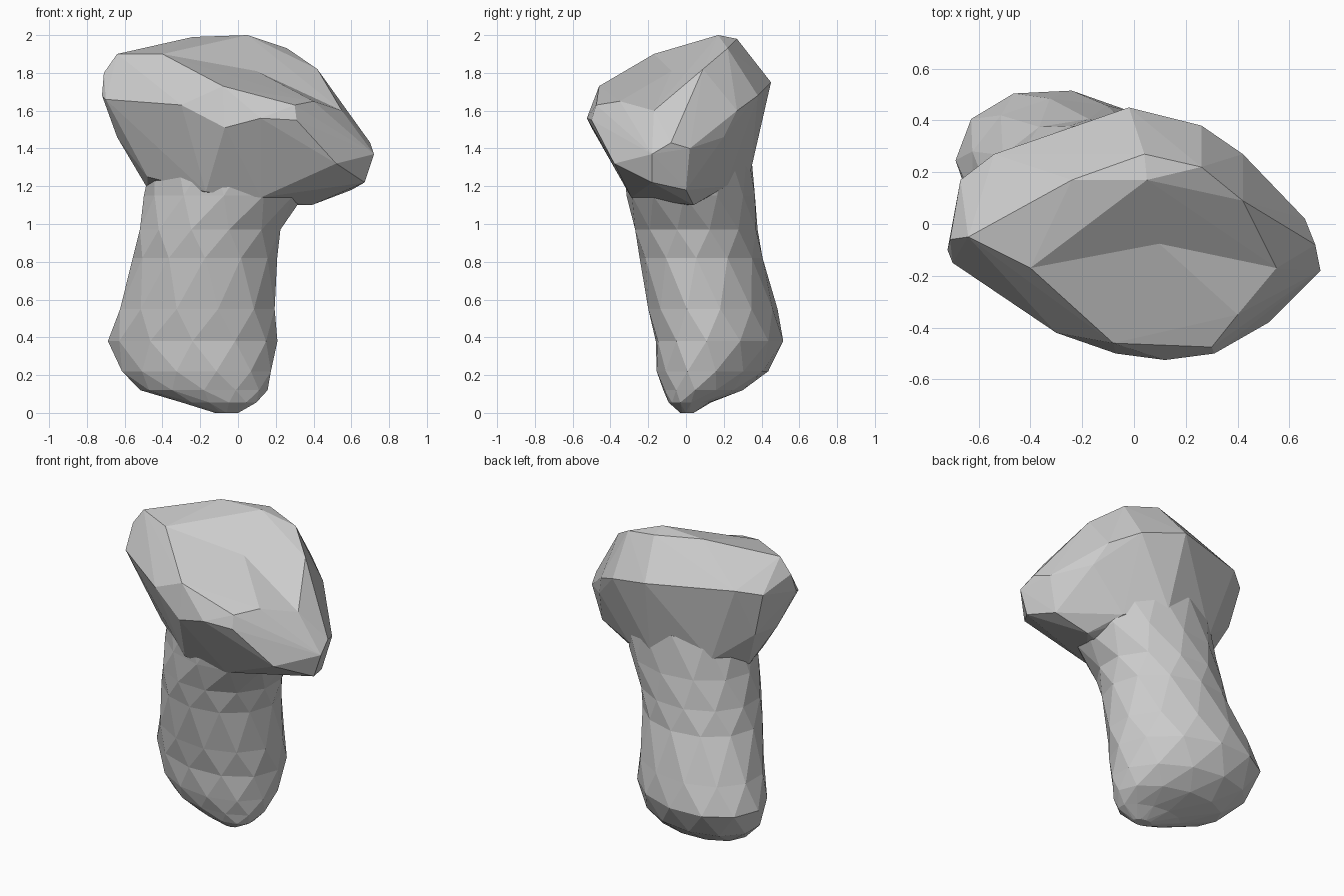
import bpy, bmesh
from math import cos, sin, pi


def make_object(name, bm):
    bmesh.ops.recalc_face_normals(bm, faces=bm.faces)
    mesh = bpy.data.meshes.new(name)
    bm.to_mesh(mesh)
    bm.free()
    obj = bpy.data.objects.new(name, mesh)
    bpy.context.collection.objects.link(obj)
    return obj


def hull(name, points):
    bm = bmesh.new()
    for p in points:
        bm.verts.new(p)
    bmesh.ops.convex_hull(bm, input=bm.verts)
    bmesh.ops.delete(bm, geom=[v for v in bm.verts if not v.link_faces], context='VERTS')
    return make_object(name, bm)


def loft(name, stations, sides=10):
    # each station: z, x min, x max, y min, y max, skew of the oval
    bm = bmesh.new()
    rings = []
    for i, (z, x0, x1, y0, y1, skew) in enumerate(stations):
        ring = []
        for k in range(sides):
            t = 2 * pi * (k + 0.5 * (i % 2)) / sides
            ring.append(bm.verts.new(((x0 + x1) / 2 + (x1 - x0) / 2 * cos(t) * 1.02,
                                      (y0 + y1) / 2 + (y1 - y0) / 2 * sin(t - skew) * 1.02, z)))
        rings.append(ring)
    for i, (a, b) in enumerate(zip(rings, rings[1:])):
        for k in range(sides):
            n = (k + 1) % sides
            if i % 2 == 0:
                bm.faces.new((a[k], a[n], b[k]))
                bm.faces.new((a[n], b[n], b[k]))
            else:
                bm.faces.new((a[k], a[n], b[n]))
                bm.faces.new((a[k], b[n], b[k]))
    bm.faces.new(rings[0][::-1])
    bm.faces.new(rings[-1])
    return make_object(name, bm)


# Leaning stem with a rounded, swollen foot
stem = loft("stone", [
    (0.0, -0.12, 0.0, -0.03, 0.04, 0.2),
    (0.055, -0.30, 0.10, -0.09, 0.13, 0.2),
    (0.12, -0.51, 0.15, -0.12, 0.30, 0.2),
    (0.22, -0.62, 0.18, -0.15, 0.43, 0.2),
    (0.38, -0.68, 0.20, -0.16, 0.515, 0.2),
    (0.55, -0.63, 0.20, -0.195, 0.48, 0.15),
    (0.82, -0.55, 0.20, -0.24, 0.40, 0.08),
    (0.97, -0.525, 0.23, -0.27, 0.38, 0.05),
    (1.15, -0.49, 0.34, -0.31, 0.36, 0.1),
    (1.40, -0.45, 0.40, -0.33, 0.34, 0.1)], 12)

# Shallow valley shared by the two halves of the head
valley = [(-0.40, -0.17, 1.90), (-0.13, 0.13, 1.93), (0.23, -0.04, 1.71), (0.55, -0.17, 1.60)]
left_end = [(-0.64, -0.05, 1.90), (-0.71, -0.06, 1.80), (-0.72, -0.10, 1.68),
            (-0.70, -0.15, 1.66), (-0.64, -0.02, 1.46)]
right_end = [(0.72, -0.18, 1.37), (0.70, -0.08, 1.43), (0.66, 0.02, 1.40),
             (0.67, -0.18, 1.22), (0.60, 0.0, 1.18)]
neck = [(-0.48, 0.05, 1.19), (0.39, 0.04, 1.10), (0.12, -0.05, 1.1)]

# Back half of the head with the high ridge
back = hull("head_back", valley + left_end + right_end + neck + [
    (-0.24, 0.17, 1.99), (0.05, 0.17, 2.0), (0.04, 0.27, 1.98), (0.26, 0.22, 1.93),
    (0.42, 0.09, 1.82), (-0.67, 0.17, 1.74), (-0.54, 0.27, 1.77), (-0.60, 0.15, 1.46),
    (-0.02, 0.45, 1.75), (0.26, 0.38, 1.68), (0.42, 0.27, 1.60), (0.48, 0.20, 1.46),
    (0.26, 0.21, 1.2), (0.02, 0.34, 1.27), (-0.36, 0.26, 1.27)])

# Front half of the head with the sloping face
front = hull("head_front", valley + left_end + right_end + neck + [
    (-0.30, -0.42, 1.63), (-0.07, -0.50, 1.51), (0.12, -0.525, 1.56), (0.31, -0.50, 1.55),
    (-0.08, -0.46, 1.73), (0.30, -0.475, 1.63), (0.40, -0.35, 1.65), (0.52, -0.38, 1.32),
    (-0.48, -0.1, 1.25), (-0.17, -0.30, 1.17), (0.12, -0.29, 1.14), (-0.40, 0.10, 1.35)])

# Join everything into one solid
bpy.context.view_layer.objects.active = stem
for part in (back, front):
    mod = stem.modifiers.new("join", 'BOOLEAN')
    mod.operation = 'UNION'
    mod.solver = 'EXACT'
    mod.object = part
    bpy.ops.object.modifier_apply(modifier=mod.name)
    bpy.data.objects.remove(part)
